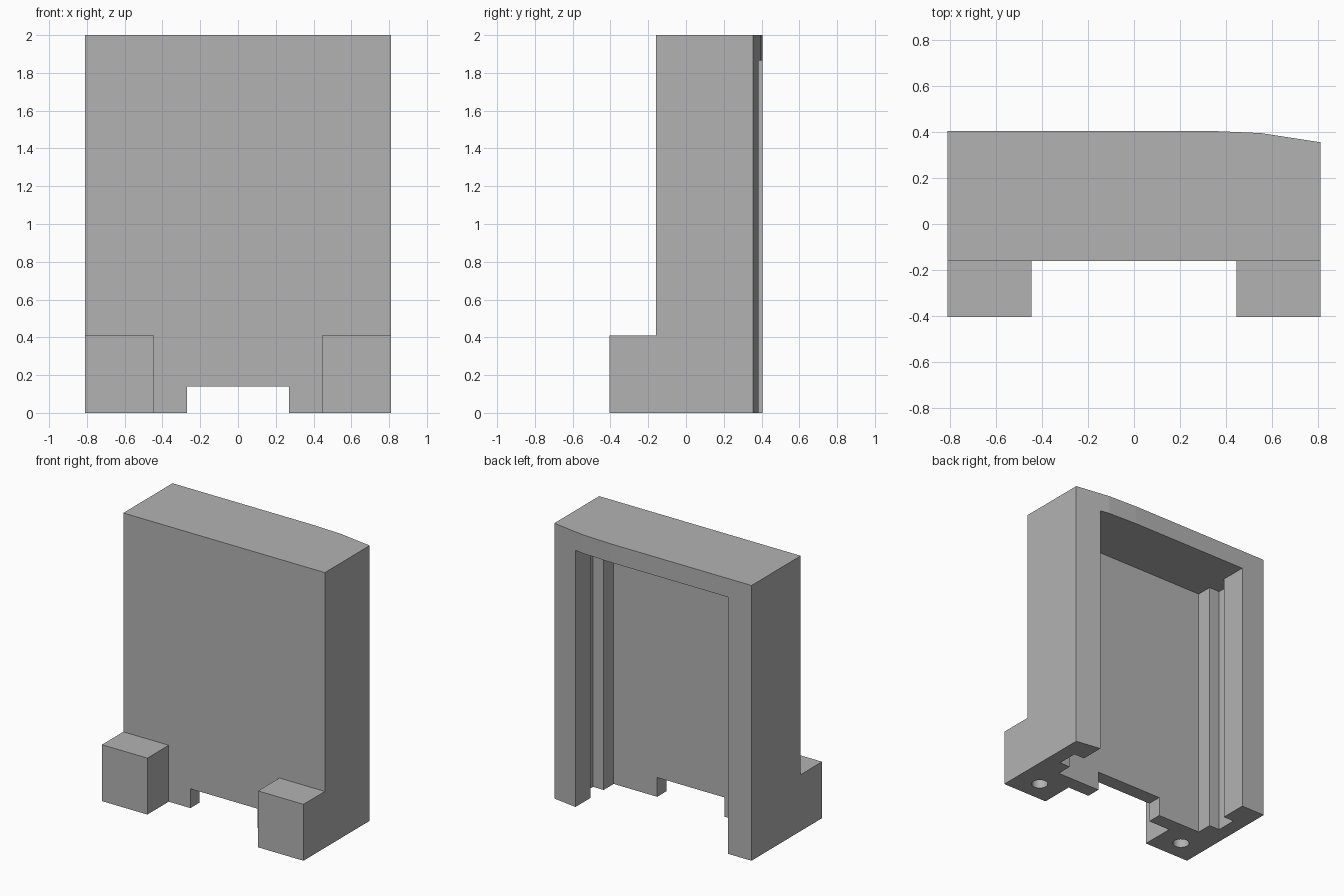
import bpy
import bmesh
import math

cube = bpy.data.objects.get("Cube")
if cube:
    bpy.data.objects.remove(cube, do_unlink=True)

grey = bpy.data.materials.new("plain grey")
grey.use_nodes = True
colour = (0.45, 0.45, 0.45, 1)
grey.diffuse_color = colour
grey.node_tree.nodes["Principled BSDF"].inputs["Base Color"].default_value = colour


def prism(name, outline, bottom, top):
    """Extrude a plan outline upward into a closed solid."""
    bm = bmesh.new()
    face = bm.faces.new([bm.verts.new((x, y, bottom)) for x, y in outline])
    result = bmesh.ops.extrude_face_region(bm, geom=[face])
    moved = [v for v in result["geom"] if isinstance(v, bmesh.types.BMVert)]
    bmesh.ops.translate(bm, verts=moved, vec=(0, 0, top - bottom))
    bmesh.ops.recalc_face_normals(bm, faces=bm.faces)
    mesh = bpy.data.meshes.new(name)
    bm.to_mesh(mesh)
    bm.free()
    mesh.materials.append(grey)
    obj = bpy.data.objects.new(name, mesh)
    bpy.context.collection.objects.link(obj)
    return obj


def rectangle(x0, x1, y0, y1):
    return [(x0, y0), (x1, y0), (x1, y1), (x0, y1)]


def circle(x, y, radius, sides=24):
    angles = [2 * math.pi * i / sides for i in range(sides)]
    return [(x + radius * math.cos(a), y + radius * math.sin(a)) for a in angles]


def combine(target, tool, operation):
    """Apply a boolean and discard the tool solid."""
    mod = target.modifiers.new(operation.lower(), "BOOLEAN")
    mod.object = tool
    mod.operation = operation
    mod.solver = "EXACT"
    bpy.context.view_layer.objects.active = target
    bpy.ops.object.modifier_apply(modifier=mod.name)
    bpy.data.objects.remove(tool, do_unlink=True)


half = 0.81
front, back = -0.16, 0.405
ceiling = 1.865

# Main block, with the back corner sloping away on one side
body = prism("housing", [(-half, front), (half, front), (half, 0.355),
                         (0.55, 0.395), (0.32, back), (-half, back)], 0, 2)

# Two front feet
for side in (-1, 1):
    x0, x1 = sorted((side * 0.445, side * half))
    combine(body, prism("foot", rectangle(x0, x1, -0.405, front + 0.05), 0, 0.41), "UNION")

# Cavity open at the back and bottom, with a vertical groove in each side wall
half_cavity = [(0.62, -0.055), (0.62, 0.06), (0.705, 0.06),
               (0.705, 0.21), (0.62, 0.21), (0.62, 0.6)]
cavity = half_cavity + [(-x, y) for x, y in reversed(half_cavity)]
combine(body, prism("cavity_cutter", cavity, -0.1, ceiling), "DIFFERENCE")

# Notch through the bottom of the front wall
combine(body, prism("notch_cutter", rectangle(-0.27, 0.27, -0.3, 0.1), -0.1, 0.14), "DIFFERENCE")

# Screw holes under the feet
for side in (-1, 1):
    combine(body, prism("hole_cutter", circle(side * 0.626, -0.25, 0.055), -0.1, 0.27), "DIFFERENCE")

# Flat walls, smooth hole sides
body.select_set(True)
bpy.context.view_layer.objects.active = body
bpy.ops.object.shade_smooth_by_angle(angle=math.radians(20))
for poly in body.data.polygons:
    if poly.center.y > front or poly.center.z > 0.3:
        poly.use_smooth = False
